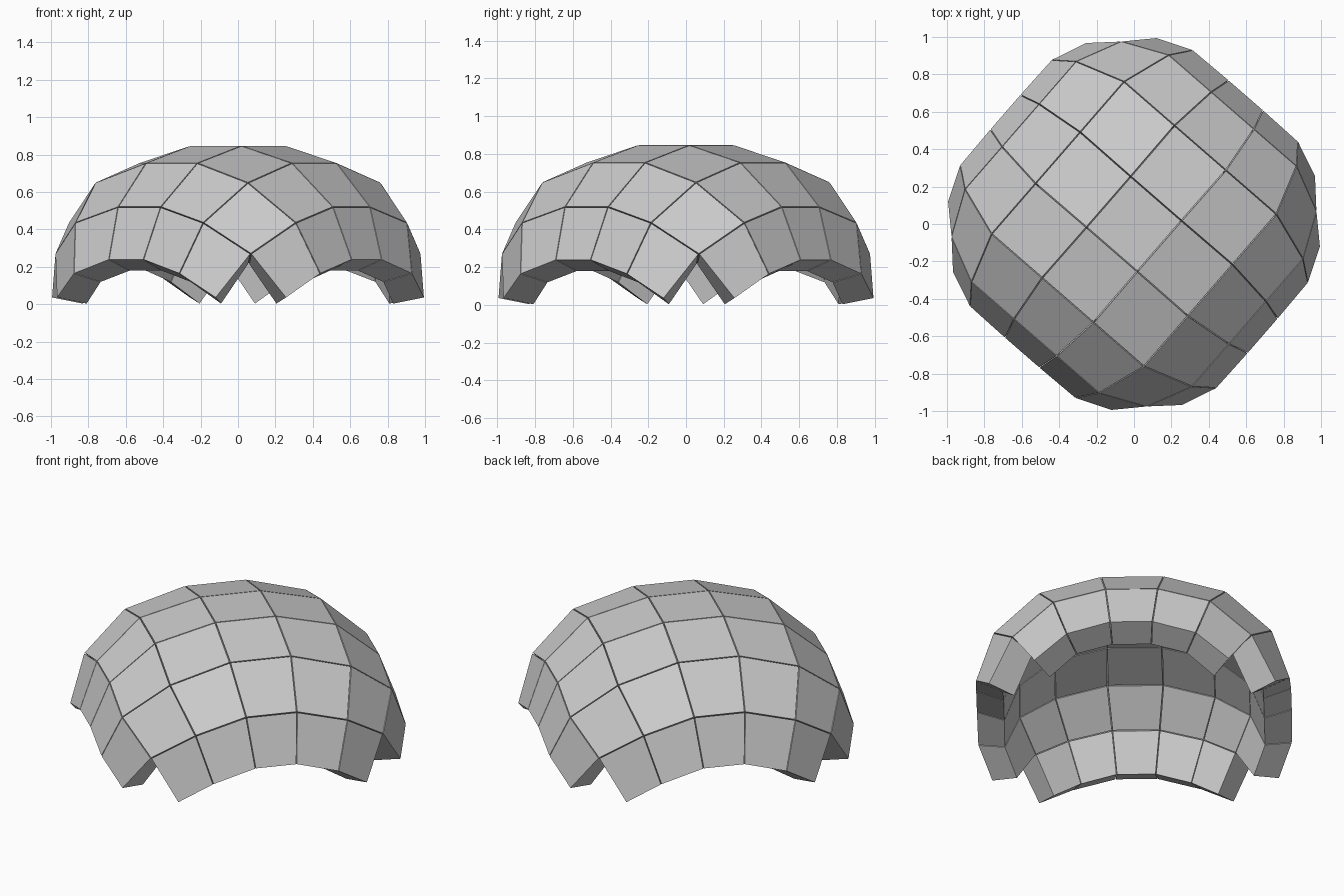
import bpy, bmesh, math
from mathutils import Vector, Matrix

if "Cube" in bpy.data.objects:
    bpy.data.objects.remove(bpy.data.objects["Cube"])

THICK, GAP = 0.17, 0.018
# one eighth of the dome's grid corners: (outer index, inner index) -> position
CORNERS = {
    (1, 1): (.18, .18, .86), (3, 1): (.54, .182, .768), (3, 3): (.54, .54, .663),
    (5, 1): (.804, .151, .533), (5, 3): (.804, .453, .449), (5, 5): (.692, .692, .283),
    (7, 1): (.912, .122, .25), (7, 3): (.908, .373, .176), (7, 5): (.829, .5625, .046),
}
TURN = Matrix.Rotation(math.radians(49), 3, 'Z')


def corner(i, j):
    a, b = abs(i), abs(j)
    u, v, z = CORNERS[max(a, b), min(a, b)]
    if b > a:
        u, v = v, u
    return TURN @ Vector((math.copysign(u, i), math.copysign(v, j), z))


# guide shell, used only for the normals that give the blocks their depth
shell = bmesh.new()
steps = range(-7, 8, 2)
vert = {(i, j): shell.verts.new(corner(i, j))
        for i in steps for j in steps if abs(i) + abs(j) < 14}
cells = []
for i in range(-7, 7, 2):
    for j in range(-7, 7, 2):
        keys = [(i, j), (i + 2, j), (i + 2, j + 2), (i, j + 2)]
        if all(k in vert for k in keys):
            shell.faces.new([vert[k] for k in keys])
            cells.append((max(abs(i + 1), abs(j + 1)) // 2, keys))
shell.normal_update()
outer = {k: v.co.copy() for k, v in vert.items()}
inner = {k: v.co - v.normal * THICK for k, v in vert.items()}
shell.free()
floor = min(p.z for p in inner.values())


# wedge-shaped blocks, one object per ring
def block(bm, keys):
    rings = []
    for pts in ([inner[k] for k in keys], [outer[k] for k in keys]):
        mid = sum(pts, Vector()) / 4
        rings.append([bm.verts.new(p.lerp(mid, GAP) - Vector((0, 0, floor))) for p in pts])
    lo, hi = rings
    bm.faces.new(lo[::-1])
    bm.faces.new(hi)
    for n in range(4):
        m = (n + 1) % 4
        bm.faces.new((lo[n], lo[m], hi[m], hi[n]))


for ring, name in enumerate(("crown_block", "upper_blocks", "middle_blocks", "rim_blocks")):
    bm = bmesh.new()
    for r, keys in cells:
        if r == ring:
            block(bm, keys)
    mesh = bpy.data.meshes.new(name)
    bm.to_mesh(mesh)
    bm.free()
    bpy.context.collection.objects.link(bpy.data.objects.new(name, mesh))
